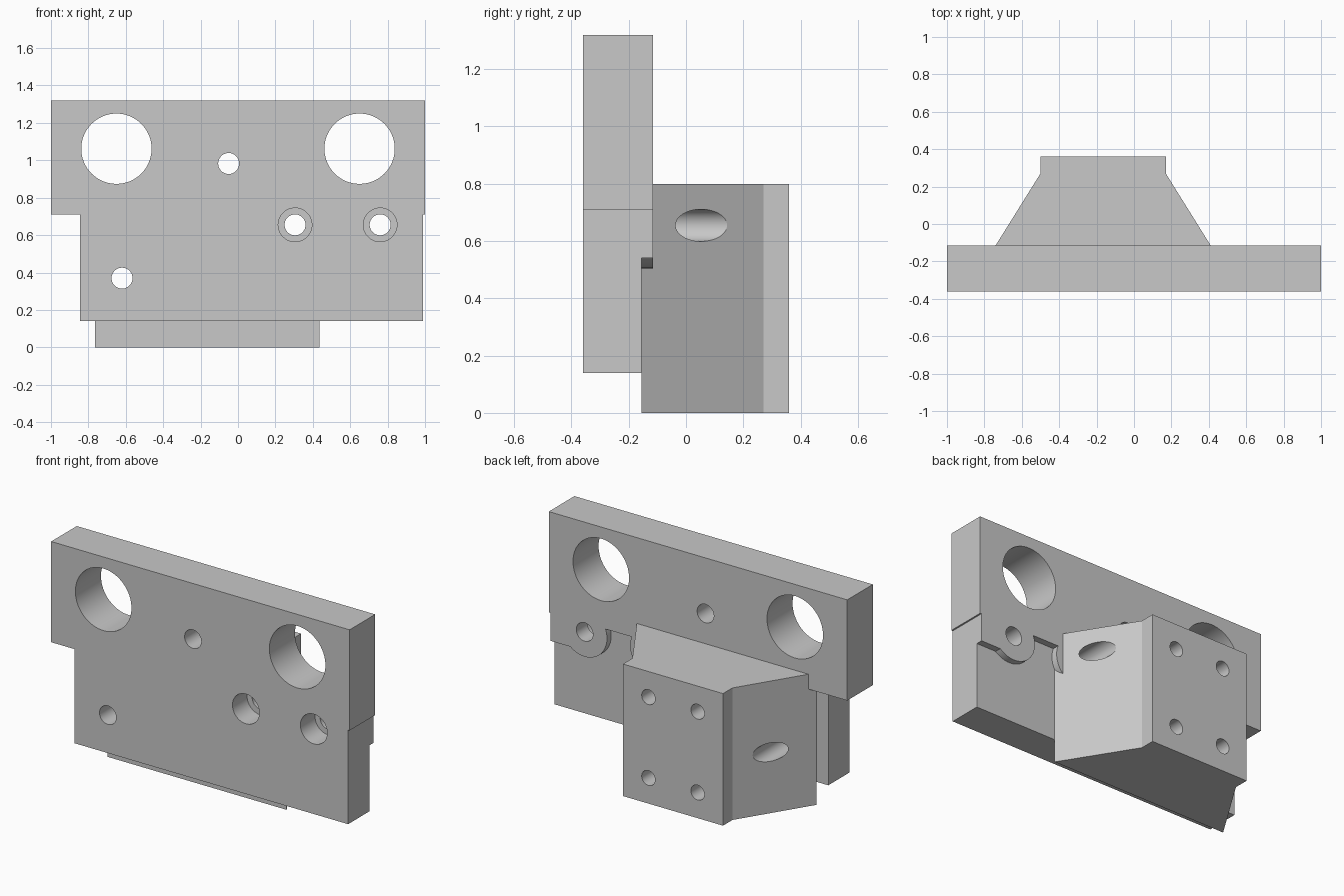
import bpy, bmesh, math
from mathutils import Matrix, Vector

if "Cube" in bpy.data.objects:
    bpy.data.objects.remove(bpy.data.objects["Cube"])

steel = bpy.data.materials.new("plain_grey")
steel.use_nodes = True
GREY = (0.58, 0.58, 0.58, 1)
steel.diffuse_color = GREY
steel.node_tree.nodes["Principled BSDF"].inputs["Base Color"].default_value = GREY


def extrude(name, outline, direction):
    """Closed solid from a flat outline pushed along a direction."""
    bm = bmesh.new()
    face = bm.faces.new([bm.verts.new(p) for p in outline])
    moved = bmesh.ops.extrude_face_region(bm, geom=[face])["geom"]
    bmesh.ops.translate(bm, vec=Vector(direction),
                        verts=[v for v in moved if isinstance(v, bmesh.types.BMVert)])
    if face.is_valid and len(bm.faces) < len(outline) + 2:
        bm.faces.new(face.verts)
    bmesh.ops.recalc_face_normals(bm, faces=bm.faces)
    return finish(name, bm)


def cylinder(name, x, z, radius, y0, y1):
    """Round solid along y."""
    bm = bmesh.new()
    turn = Matrix.Translation((x, (y0 + y1) / 2, z)) @ Matrix.Rotation(math.pi / 2, 4, 'X')
    bmesh.ops.create_cone(bm, cap_ends=True, segments=64, radius1=radius,
                          radius2=radius, depth=y1 - y0, matrix=turn)
    return finish(name, bm)


def finish(name, bm):
    mesh = bpy.data.meshes.new(name)
    bm.to_mesh(mesh)
    bm.free()
    mesh.materials.append(steel)
    ob = bpy.data.objects.new(name, mesh)
    bpy.context.collection.objects.link(ob)
    return ob


def cut(target, tool):
    """Subtract the tool from the target, then discard the tool."""
    tool.hide_render = True
    mod = target.modifiers.new("cut", 'BOOLEAN')
    mod.operation, mod.solver, mod.object = 'DIFFERENCE', 'EXACT', tool
    bpy.ops.object.select_all(action='DESELECT')
    bpy.context.view_layer.objects.active = target
    target.select_set(True)
    bpy.ops.object.modifier_apply(modifier=mod.name)
    bpy.data.objects.remove(tool)


FRONT, FLOOR, BACK = -0.36, -0.155, -0.115

# Stepped mounting plate
plate_outline = [(-1, 1.32), (1, 1.32), (1, 0.71), (0.99, 0.71), (0.99, 0.14),
                 (-0.845, 0.14), (-0.845, 0.71), (-1, 0.71)]
plate = extrude("mounting_plate", [(x, FRONT, z) for x, z in plate_outline],
                (0, BACK - FRONT, 0))

# Shallow recess in the back, leaving round bosses about the bolt holes
recess_outline = [(-0.9, 0.1), (1.1, 0.1), (1.1, 0.54), (0.76, 0.54), (0.76, 0.71), (-0.9, 0.71)]
recess = extrude("recess_cutter", [(x, FLOOR, z) for x, z in recess_outline], (0, 0.1, 0))
bolts = [(0.305, 0.655), (0.76, 0.655)]
for x, z in bolts:
    cut(recess, cylinder("boss_keeper", x, z, 0.15, -0.3, 0.1))
cut(plate, recess)

# Tapered block behind the plate
block_outline = [(-0.765, FLOOR), (-0.5, 0.27), (-0.5, 0.36),
                 (0.17, 0.36), (0.17, 0.27), (0.435, FLOOR)]
block = extrude("tapered_block", [(x, y, 0) for x, y in block_outline], (0, 0, 0.8))

# Large round openings
for x in (-0.65, 0.65):
    cut(plate, cylinder("opening_cutter", x, 1.062, 0.188, -0.6, 0.2))

# Pin and bolt holes
for x, z in bolts + [(-0.05, 0.983), (-0.62, 0.37)]:
    cut(plate, cylinder("hole_cutter", x, z, 0.056, -0.6, 0.2))
for x, z in [bolts[0], (-0.62, 0.37)]:
    cut(block, cylinder("hole_cutter", x, z, 0.056, -0.6, 0.6))

# Counterbores on the front
for x, z in bolts:
    cut(plate, cylinder("counterbore_cutter", x, z, 0.09, -0.6, FRONT + 0.14))

# Four blind holes in the block's back face
for x in (0.0, -0.33):
    for z in (0.155, 0.645):
        cut(block, cylinder("blind_hole_cutter", x, z, 0.045, 0.16, 0.5))

# Smooth hole walls, sharp edges
for ob in (plate, block):
    bpy.ops.object.select_all(action='DESELECT')
    bpy.context.view_layer.objects.active = ob
    ob.select_set(True)
    bpy.ops.object.shade_smooth_by_angle(angle=math.radians(30))
